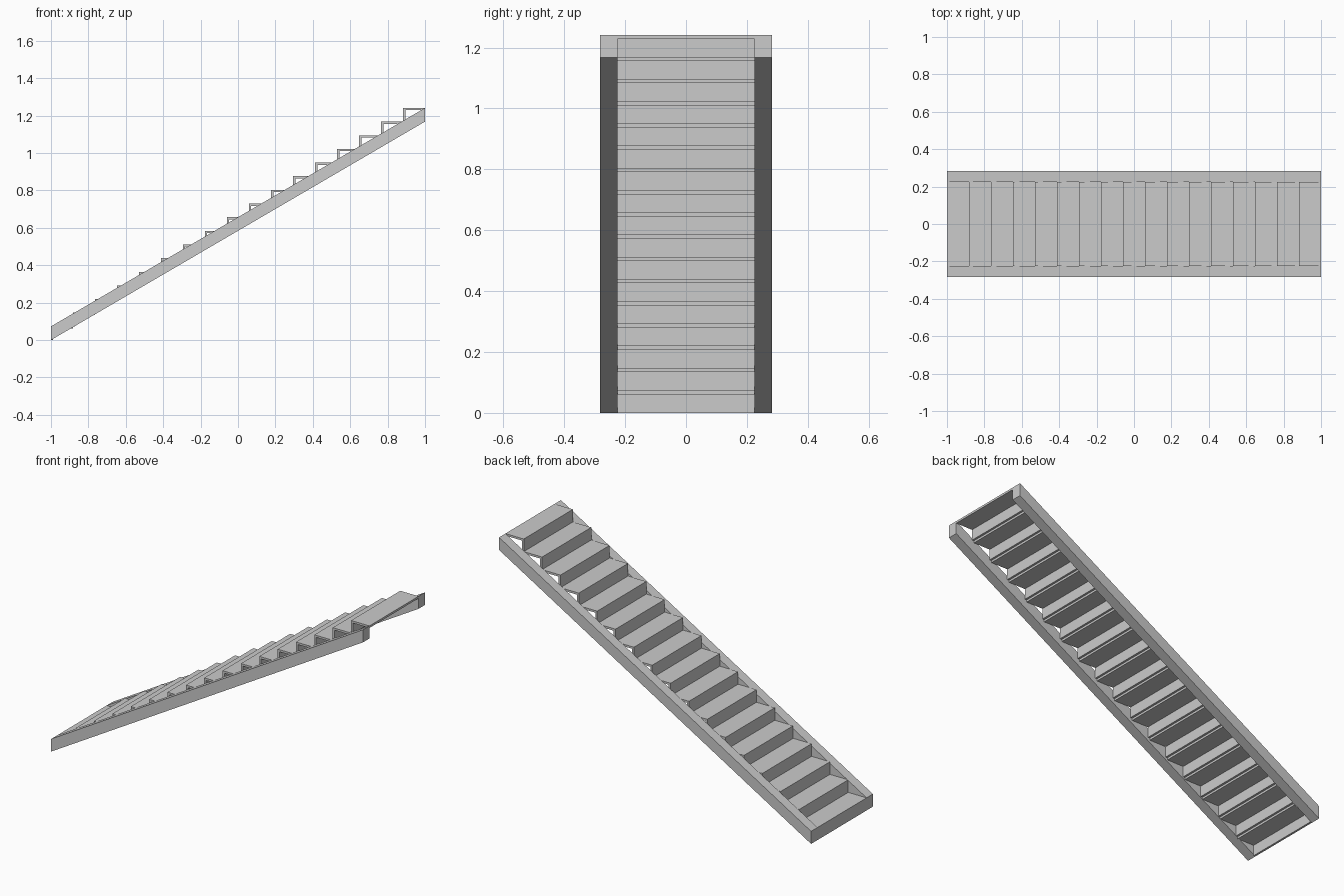
import bpy

if "Cube" in bpy.data.objects:
    bpy.data.objects.remove(bpy.data.objects["Cube"])

STEPS = 17
RUN = 2.0 / STEPS
RISE = 0.073
BOARD = 0.012      # tread and riser thickness
INNER = 0.225      # half width between the stringers
OUTER = 0.283      # half width overall

grey = bpy.data.materials.new("light grey")
grey.diffuse_color = (0.6, 0.6, 0.6, 1)
grey.use_nodes = True
grey.node_tree.nodes["Principled BSDF"].inputs["Base Color"].default_value = grey.diffuse_color


def extrude_profile(name, profile, y0, y1):
    """Extrude an anticlockwise (x, z) profile from y0 to y1."""
    n = len(profile)
    verts = [(x, y, z) for y in (y0, y1) for x, z in profile]
    faces = [tuple(range(n)), tuple(reversed(range(n, 2 * n)))]
    faces += [(i, i + n, (i + 1) % n + n, (i + 1) % n) for i in range(n)]
    mesh = bpy.data.meshes.new(name)
    mesh.from_pydata(verts, [], faces)
    mesh.materials.append(grey)
    obj = bpy.data.objects.new(name, mesh)
    bpy.context.collection.objects.link(obj)
    return obj


# Sloping side stringers with plumb-cut ends
top = STEPS * RISE
slope = [(-1, 0), (1, top - RISE), (1, top), (-1, RISE)]
extrude_profile("stringer_front", slope, -OUTER, -INNER)
extrude_profile("stringer_back", slope, INNER, OUTER)

# Steps: each an L of riser and tread
for k in range(STEPS):
    x, z = -1 + k * RUN, k * RISE
    zt = z + RISE
    step = [(x, z), (x + BOARD, z), (x + BOARD, zt - BOARD),
            (x + RUN, zt - BOARD), (x + RUN, zt), (x, zt)]
    extrude_profile(f"step_{k + 1:02d}", step, -INNER, INNER)
